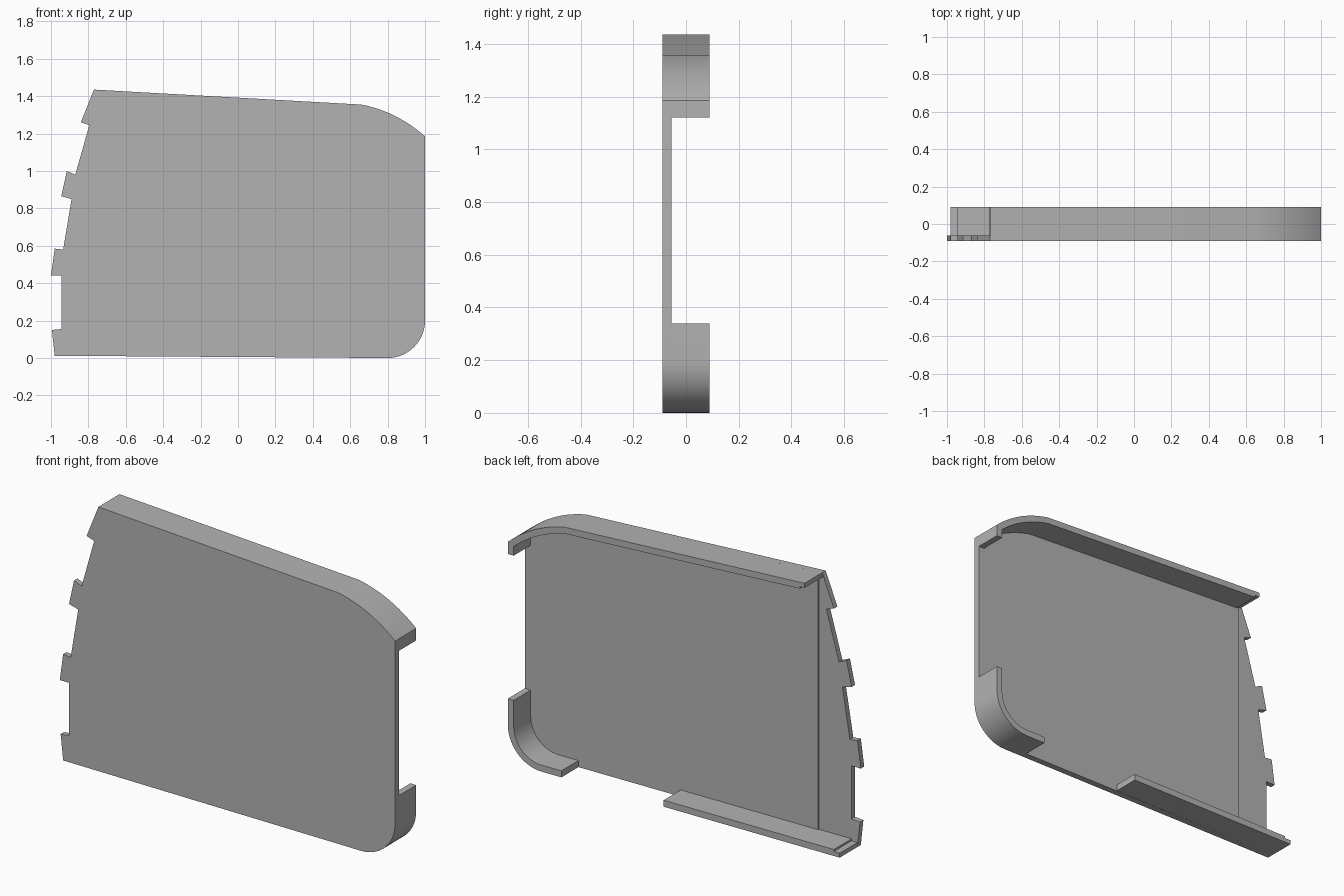
import bpy, bmesh, math
from mathutils import Vector

if "Cube" in bpy.data.objects:
    bpy.data.objects.remove(bpy.data.objects["Cube"])

FRONT, INNER, BACK = -0.09, -0.055, 0.09
WALL, LIP = 0.035, 0.024

grey = bpy.data.materials.new("plain grey")
grey.use_nodes = True
grey.diffuse_color = (0.45, 0.45, 0.45, 1)
grey.node_tree.nodes["Principled BSDF"].inputs["Base Color"].default_value = (0.45, 0.45, 0.45, 1)


def prism(name, outline, y0, y1, step_x=None):
    """Extrude an x-z outline along y; optionally thin it left of step_x."""
    bm = bmesh.new()
    base = bm.faces.new([bm.verts.new((x, y0, z)) for x, z in outline])
    top = bmesh.ops.extrude_face_region(bm, geom=[base])["geom"]
    bmesh.ops.translate(bm, vec=(0, y1 - y0, 0),
                        verts=[v for v in top if isinstance(v, bmesh.types.BMVert)])
    if step_x is not None:
        for x in (step_x, step_x - 0.002):
            bmesh.ops.bisect_plane(bm, geom=bm.verts[:] + bm.edges[:] + bm.faces[:],
                                   plane_co=(x, 0, 0), plane_no=(1, 0, 0))
        for v in bm.verts:
            if v.co.x < step_x - 0.001 and v.co.y > y0 + 0.001:
                v.co.y -= 0.006
    bmesh.ops.recalc_face_normals(bm, faces=bm.faces[:])
    mesh = bpy.data.meshes.new(name)
    bm.to_mesh(mesh)
    bm.free()
    obj = bpy.data.objects.new(name, mesh)
    bpy.context.collection.objects.link(obj)
    mesh.materials.append(grey)
    bpy.ops.object.select_all(action="DESELECT")
    obj.select_set(True)
    bpy.context.view_layer.objects.active = obj
    bpy.ops.object.shade_smooth_by_angle(angle=math.radians(20))
    return obj


def rim(name, path, thick):
    """Wall of even thickness along a path, growing to the right of travel."""
    pts = [Vector(p) for p in path]
    dirs = [(b - a).normalized() for a, b in zip(pts, pts[1:])]
    inner = []
    for i, p in enumerate(pts):
        a, b = dirs[max(i - 1, 0)], dirs[min(i, len(dirs) - 1)]
        na, nb = Vector((a.y, -a.x)), Vector((b.y, -b.x))
        inner.append(p + (na + nb) * thick / (1 + na.dot(nb)))
    return prism(name, [tuple(p) for p in pts + inner[::-1]], INNER - 0.01, BACK)


# Curved corners
def bezier(a, c, b, n=12):
    a, b, c = Vector(a), Vector(b), Vector(c)
    return [tuple(a * (1 - t) ** 2 + c * 2 * t * (1 - t) + b * t * t)
            for t in (i / n for i in range(n + 1))]


shoulder = bezier((0.66, 1.355), (0.85, 1.318), (1.0, 1.185))
corner = [(0.8 + 0.2 * math.cos(a), 0.2 - 0.2 * math.sin(a))
          for a in (math.pi / 2 * i / 14 for i in range(15))]

# Front plate with toothed left edge
teeth = [(-0.98, 0.012), (-0.995, 0.15), (-0.945, 0.155), (-0.945, 0.44),
         (-1.0, 0.44), (-0.98, 0.585), (-0.935, 0.58), (-0.89, 0.85),
         (-0.945, 0.865), (-0.915, 1.0), (-0.87, 0.98), (-0.795, 1.245),
         (-0.84, 1.26), (-0.77, 1.435)]
prism("front_plate", teeth + shoulder + corner, FRONT, INNER, step_x=-0.75)

# Rim walls
rim("top_rim", [(-0.74, 1.4333)] + shoulder + [(1.0, 1.12)], WALL)
rim("top_rim_lip", [(-0.77, 1.435), (-0.74, 1.4333)], LIP)
rim("corner_rim", [(1.0, 0.34)] + corner + [(0.68, 0.001)], WALL)
rim("bottom_rim", [(0.07, 0.006), (-0.945, 0.0118)], WALL)
rim("bottom_rim_lip", [(-0.945, 0.0118), (-0.98, 0.012)], LIP)
